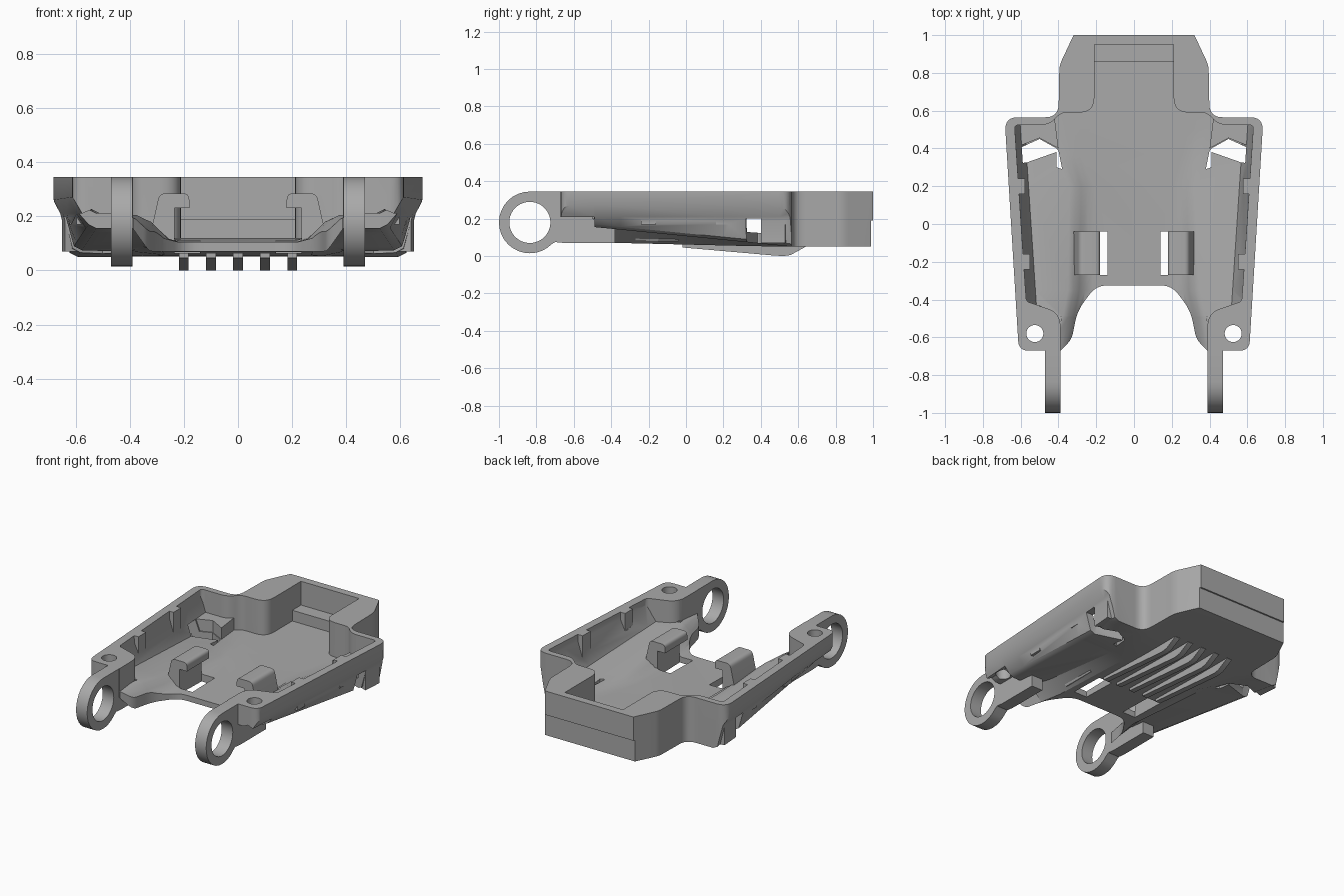
import bpy, bmesh, math
from mathutils import Vector

if "Cube" in bpy.data.objects:
    bpy.data.objects.remove(bpy.data.objects["Cube"])

grey = bpy.data.materials.new("plain grey")
grey.use_nodes = True
grey.diffuse_color = (0.4, 0.4, 0.4, 1)
grey.node_tree.nodes["Principled BSDF"].inputs["Base Color"].default_value = (0.4, 0.4, 0.4, 1)


def loft(name, rings):
    """Closed solid skinned through matching rings of points."""
    bm = bmesh.new()
    rows = [[bm.verts.new(p) for p in ring] for ring in rings]
    n = len(rows[0])
    for a, b in zip(rows, rows[1:]):
        for i in range(n):
            j = (i + 1) % n
            bm.faces.new((a[i], a[j], b[j], b[i]))
    bm.faces.new(rows[0])
    bm.faces.new(rows[-1])
    bmesh.ops.recalc_face_normals(bm, faces=bm.faces)
    mesh = bpy.data.meshes.new(name)
    bm.to_mesh(mesh)
    bm.free()
    ob = bpy.data.objects.new(name, mesh)
    bpy.context.collection.objects.link(ob)
    mesh.materials.append(grey)
    return ob


def prism_z(name, pts, low, high):
    return loft(name, [[(x, y, z) for x, y in pts] for z in (low, high)])


def prism_x(name, pts, x0, x1):
    return loft(name, [[(x, y, z) for y, z in pts] for x in (x0, x1)])


def prism_y(name, pts, y0, y1):
    return loft(name, [[(x, y, z) for x, z in pts] for y in (y0, y1)])


def box(name, x0, x1, y0, y1, z0, z1):
    return prism_z(name, [(x0, y0), (x1, y0), (x1, y1), (x0, y1)], z0, z1)


def combine(target, tool, operation):
    """Apply a boolean and discard the tool."""
    mod = target.modifiers.new("cut", 'BOOLEAN')
    mod.operation, mod.solver, mod.object = operation, 'EXACT', tool
    bpy.context.view_layer.objects.active = target
    bpy.ops.object.modifier_apply(modifier=mod.name)
    bpy.data.objects.remove(tool)


def fillet(points):
    """Round each corner (x, y, reach) of an open path."""
    out = []
    for i, (x, y, r) in enumerate(points):
        p = Vector((x, y))
        if not r:
            out.append((x, y))
            continue
        a = p + (Vector(points[i - 1][:2]) - p).normalized() * r
        b = p + (Vector(points[i + 1][:2]) - p).normalized() * r
        for k in range(7):
            t = k / 6
            q = a * (1 - t) ** 2 + p * 2 * t * (1 - t) + b * t * t
            out.append((q.x, q.y))
    return out


def mirrored(half):
    return half + [(-x, y) for x, y in reversed(half)]


def ramp(y, *keys):
    """Piecewise linear value along the length."""
    if y <= keys[0][0]:
        return keys[0][1]
    for (a, u), (b, v) in zip(keys, keys[1:]):
        if y <= b:
            return u + (v - u) * (y - a) / (b - a)
    return keys[-1][1]


def width(y):
    return 0.655 + 0.066 * min(y, 0.56)


def channel(y):
    return ramp(y, (-0.67, 0.39), (-0.35, 0.33), (0.2, 0.32), (0.5, 0.39))


def outer_section(y):
    w, e = width(y), channel(y)
    side = ramp(y, (-0.491, 0.21), (-0.489, 0.155), (0.37, 0.07), (0.565, 0.05))
    mid = ramp(y, (-0.35, 0.07), (0.4, 0.052))
    half = [(w + 0.01, 0.345), (w + 0.01, 0.29), (w - 0.035, 0.21), (w - 0.07, side + 0.015),
            (w - 0.1, side), (e + 0.03, side), (e - 0.05, mid)]
    return [(x, y, z) for x, z in mirrored(half)]


def inner_section(y):
    w, e = width(y), channel(y)
    side = ramp(y, (-0.49, 0.205), (0.37, 0.125), (0.565, 0.12))
    mid = ramp(y, (-0.35, 0.105), (0.5, 0.12))
    drop = side - mid
    half = [(w - 0.055, 0.5), (w - 0.058, 0.3), (w - 0.11, side), (e + 0.02, side),
            (e - 0.01, side - 0.15 * drop), (e - 0.04, side - 0.5 * drop),
            (e - 0.07, side - 0.85 * drop), (e - 0.11, mid)]
    return [(x, y, z) for x, z in mirrored(half)]


stations = [-0.9, -0.67, -0.491, -0.489, -0.35, 0.2, 0.37, 0.5, 0.565, 1.1]

# Outer shell: plan outline trimmed by the sloping underside
body = loft("tray_body", [outer_section(y) for y in stations])
plan = fillet([(0.32, 1, 0), (0.395, 0.84, 0.03), (0.4, 0.565, 0.07), (0.685, 0.565, 0.07),
               (0.61, -0.67, 0.05), (0.38, -0.67, 0)])
combine(body, prism_z("plan", mirrored(plan), -0.1, 0.5), 'INTERSECT')

# Hinge lugs
for s in (1, -1):
    arc = [(-0.835 + 0.165 * math.cos(a), 0.18 + 0.165 * math.sin(a))
           for a in [math.pi / 2 + math.pi * k / 20 * 1.25 for k in range(21)]]
    lug = arc + [(-0.70, 0.075), (-0.65, 0.07), (-0.38, 0.07), (-0.38, 0.18),
                 (-0.5, 0.2), (-0.5, 0.345)]
    combine(body, prism_x("lug", lug, s * 0.39, s * 0.47), 'UNION')

# Hollow interior with rear pocket
cavity = loft("cavity", [inner_section(y) for y in stations])
inside = fillet([(0.21, 0.95, 0), (0.21, 0.59, 0.08), (0.385, 0.59, 0.03), (0.45, 0.525, 0.04),
                 (0.635, 0.525, 0.03), (0.57, -0.41, 0.02), (0.39, -0.47, 0.07), (0.386, -0.85, 0)])
combine(cavity, prism_z("inside", mirrored(inside), 0, 0.6), 'INTERSECT')
combine(body, cavity, 'DIFFERENCE')

# Scalloped front edge of the floor
scallop = fillet([(0.1, -0.325, 0), (0.2, -0.325, 0.06), (0.3, -0.46, 0.06), (0.33, -0.61, 0.03),
                  (0.386, -0.668, 0), (0.386, -0.9, 0)])
combine(body, prism_z("scallop", mirrored(scallop), -0.1, 0.5), 'DIFFERENCE')

# Shallow relief below the rear rim, step inside the rear pocket
combine(body, box("relief", -0.5, 0.5, 0.99, 1.1, 0, 0.19), 'DIFFERENCE')
combine(body, box("pocket_step", -0.22, 0.22, 0.86, 0.96, 0.08, 0.19), 'UNION')

for s in (1, -1):
    # Corner brace and window
    brace = [(0.4, 0.4), (0.5, 0.455), (0.64, 0.4), (0.65, 0.53), (0.42, 0.56)]
    combine(body, prism_z("brace", [(s * x, y) for x, y in brace], 0.07, 0.2), 'UNION')
    window = [(0.4, 0.385), (0.41, 0.40), (0.5, 0.45), (0.61, 0.4), (0.8, 0.4), (0.8, 0.31), (0.57, 0.325)]
    combine(body, prism_z("window", [(s * x, y) for x, y in window], -0.1, 0.2), 'DIFFERENCE')
    slit = [(0.38, 0.29), (0.41, 0.30), (0.41, 0.39), (0.4, 0.39)]
    combine(body, prism_z("slit", [(s * x, y) for x, y in slit], -0.1, 0.2), 'DIFFERENCE')
    # Wall posts
    for y in (0.2, -0.2):
        w = width(y)
        combine(body, box("post", s * (w - 0.09), s * (w - 0.045), y - 0.04, y + 0.04, 0.17, 0.345), 'UNION')
    # Floor slot beside each clip, screw hole and hinge bore
    combine(body, box("slot", s * 0.14, s * 0.235, -0.27, -0.04, -0.1, 0.3), 'DIFFERENCE')
    turn = [2 * math.pi * k / 40 for k in range(40)]
    hole = [(s * 0.525 + 0.045 * math.cos(a), -0.58 + 0.045 * math.sin(a)) for a in turn]
    combine(body, prism_z("screw_hole", hole, -0.1, 0.5), 'DIFFERENCE')
    bore = [(-0.835 + 0.11 * math.cos(a), 0.18 + 0.11 * math.sin(a)) for a in turn]
    combine(body, prism_x("bore", bore, s * 0.3, s * 0.6), 'DIFFERENCE')

parts = [body]

# Hooked clips
for s, side in ((1, "left"), (-1, "right")):
    hook = fillet([(0.235, 0.075, 0), (0.235, 0.23, 0), (0.18, 0.23, 0), (0.18, 0.285, 0.025),
                   (0.29, 0.285, 0.025), (0.325, 0.13, 0), (0.3, 0.08, 0)])
    parts.append(prism_y("clip_" + side, [(s * x, z) for x, z in hook], -0.27, -0.04))

# Cooling ribs under the floor
for i in range(-2, 3):
    rib = [(-0.02, 0.065), (-0.02, 0.046), (0.46, 0.004), (0.52, 0), (0.56, 0.006), (0.64, 0.05), (0.64, 0.065)]
    parts.append(prism_x("rib_%d" % (i + 3), rib, i * 0.1 - 0.018, i * 0.1 + 0.018))

bpy.ops.object.select_all(action='DESELECT')
for ob in parts:
    ob.select_set(True)
bpy.context.view_layer.objects.active = body
bpy.ops.object.shade_smooth_by_angle(angle=math.radians(30))
